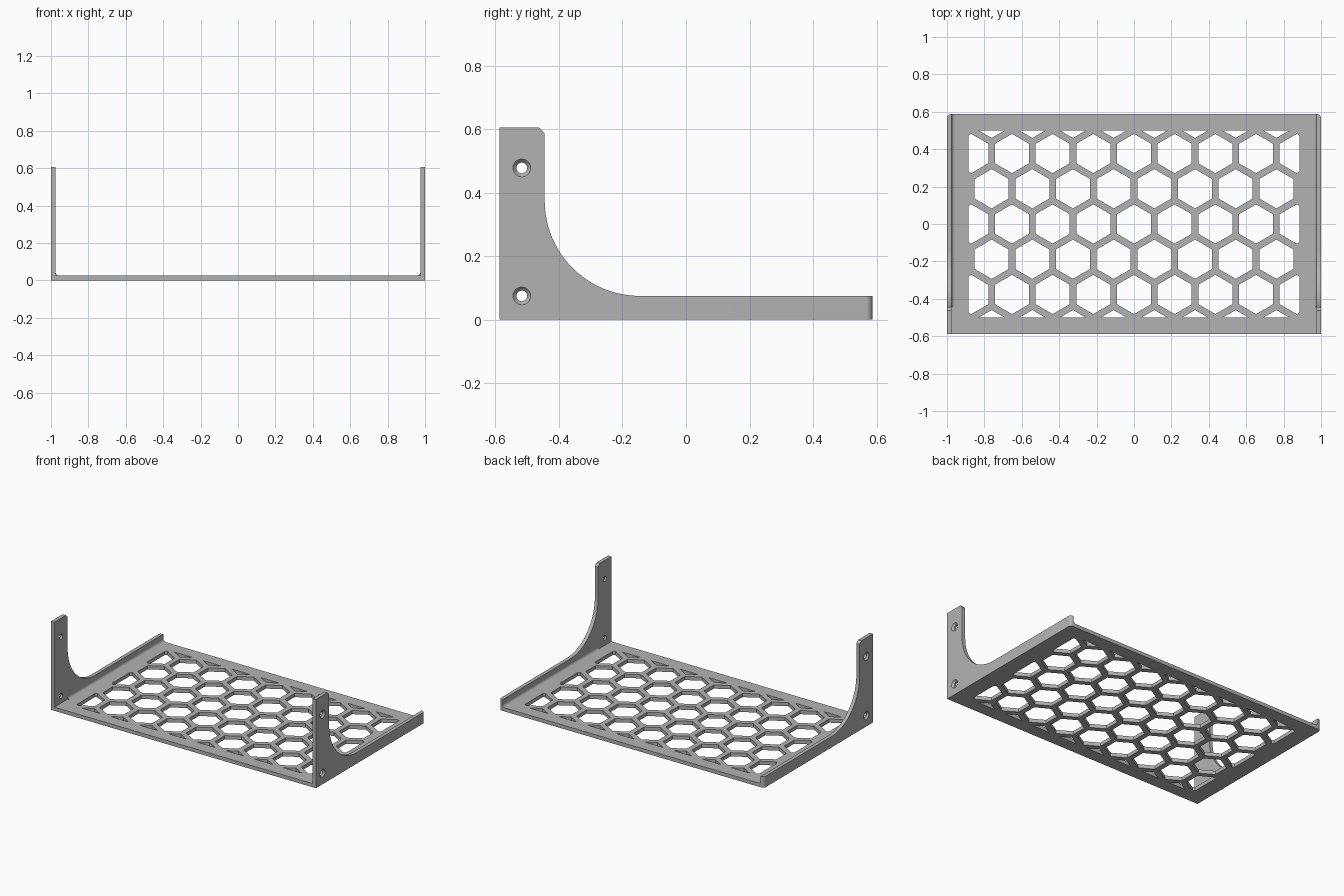
import bpy, bmesh
from math import sin, cos, pi, sqrt, radians
from mathutils import Vector

if "Cube" in bpy.data.objects:
    bpy.data.objects.remove(bpy.data.objects["Cube"], do_unlink=True)

DEPTH = 0.5875      # half depth
THICK = 0.025       # sheet thickness
INNER = 1 - THICK   # inner wall plane
PITCH, HEX_R = 0.2175, 0.105
WINDOW = (0.885, 0.5)

grey = bpy.data.materials.new("plain grey")
grey.use_nodes = True
colour = (0.45, 0.45, 0.45, 1)
grey.diffuse_color = colour
grey.node_tree.nodes["Principled BSDF"].inputs["Base Color"].default_value = colour


def finish(name, bm):
    bmesh.ops.recalc_face_normals(bm, faces=bm.faces)
    mesh = bpy.data.meshes.new(name)
    bm.to_mesh(mesh)
    bm.free()
    mesh.materials.append(grey)
    obj = bpy.data.objects.new(name, mesh)
    bpy.context.collection.objects.link(obj)
    return obj


def extrude(bm, faces, offset):
    out = bmesh.ops.extrude_face_region(bm, geom=faces)["geom"]
    verts = [g for g in out if isinstance(g, bmesh.types.BMVert)]
    bmesh.ops.translate(bm, verts=verts, vec=offset)


def prism(points, offset):
    bm = bmesh.new()
    face = bm.faces.new([bm.verts.new(p) for p in points])
    extrude(bm, [face], Vector(offset))
    return bm


def cut(obj, cutter):
    cutter.hide_render = True
    mod = obj.modifiers.new("cut", "BOOLEAN")
    mod.operation, mod.solver, mod.object = "DIFFERENCE", "EXACT", cutter
    bpy.context.view_layer.objects.active = obj
    bpy.ops.object.modifier_apply(modifier=mod.name)
    bpy.data.objects.remove(cutter, do_unlink=True)


def smooth(obj):
    bpy.ops.object.select_all(action="DESELECT")
    obj.select_set(True)
    bpy.context.view_layer.objects.active = obj
    bpy.ops.object.shade_smooth_by_angle(angle=radians(30))


# Honeycomb cutter: pointy hexagons clipped to the window, then made solid
bm = bmesh.new()
for row in range(-3, 4):
    shift = 0.5 if row % 2 else 0
    for k in range(-5, 6):
        cx, cy = (k + shift) * PITCH, row * PITCH * sqrt(3) / 2
        if abs(cx) > 0.9:
            continue
        bm.faces.new([bm.verts.new((cx + HEX_R * sin(i * pi / 3),
                                    cy + HEX_R * cos(i * pi / 3), -0.05))
                      for i in range(6)])
for axis, limit in enumerate(WINDOW):
    for side in (-1, 1):
        normal = Vector((0, 0, 0))
        normal[axis] = side
        bmesh.ops.bisect_plane(bm, geom=bm.verts[:] + bm.edges[:] + bm.faces[:],
                               plane_co=normal * limit, plane_no=normal,
                               clear_outer=True)
extrude(bm, bm.faces[:], Vector((0, 0, 0.15)))
honeycomb = finish("honeycomb_cutter", bm)

# Floor plate
floor = finish("floor_plate", prism(
    [(-INNER, -DEPTH, 0), (INNER, -DEPTH, 0), (INNER, DEPTH, 0), (-INNER, DEPTH, 0)],
    (0, 0, THICK)))
cut(floor, honeycomb)

# Side wall outline: low rail, swept curve, front mounting tab with a cut corner
LIP, TOP, TAB, SWEEP = 0.075, 0.605, -0.445, 0.3
outline = [(-DEPTH, 0), (DEPTH, 0), (DEPTH, LIP)]
for i in range(25):
    a = i / 24 * pi / 2
    outline.append((TAB + SWEEP - SWEEP * sin(a), LIP + SWEEP - SWEEP * cos(a)))
outline += [(TAB, TOP - 0.018), (TAB - 0.018, TOP), (-DEPTH, TOP)]

for side, label in ((1, "left"), (-1, "right")):
    bm = prism([(side * INNER, y, z) for y, z in outline], (side * THICK, 0, 0))
    # Rounded rear outer corner
    corner = [e for e in bm.edges if all(
        abs(v.co.x) > 0.99 and v.co.y > DEPTH - 0.001 for v in e.verts)]
    bmesh.ops.bevel(bm, geom=corner, offset=0.022, segments=6,
                    profile=0.5, affect="EDGES")
    wall = finish(label + "_wall", bm)

    # Countersunk screw holes, wide on the outside
    for z in (0.075, 0.478):
        bm = bmesh.new()
        rings = []
        for x, r in ((0.95, 0.017), (0.988, 0.017), (1.0, 0.028), (1.02, 0.028)):
            rings.append([bm.verts.new((side * x, -0.517 + r * cos(i * pi / 16),
                                        z + r * sin(i * pi / 16)))
                          for i in range(32)])
        for a, b in zip(rings, rings[1:]):
            for i in range(32):
                j = (i + 1) % 32
                bm.faces.new((a[i], a[j], b[j], b[i]))
        bm.faces.new(rings[0])
        bm.faces.new(rings[-1])
        cut(wall, finish("screw_cutter", bm))
    smooth(wall)

    # Inside fillet between floor and wall
    R = 0.018
    section = [(INNER, THICK)] + [
        (INNER - R + R * sin(i * pi / 12), THICK + R - R * cos(i * pi / 12))
        for i in range(7)]
    fillet = finish(label + "_fillet", prism(
        [(side * x, TAB, z) for x, z in section], (0, DEPTH - TAB, 0)))
    smooth(fillet)
